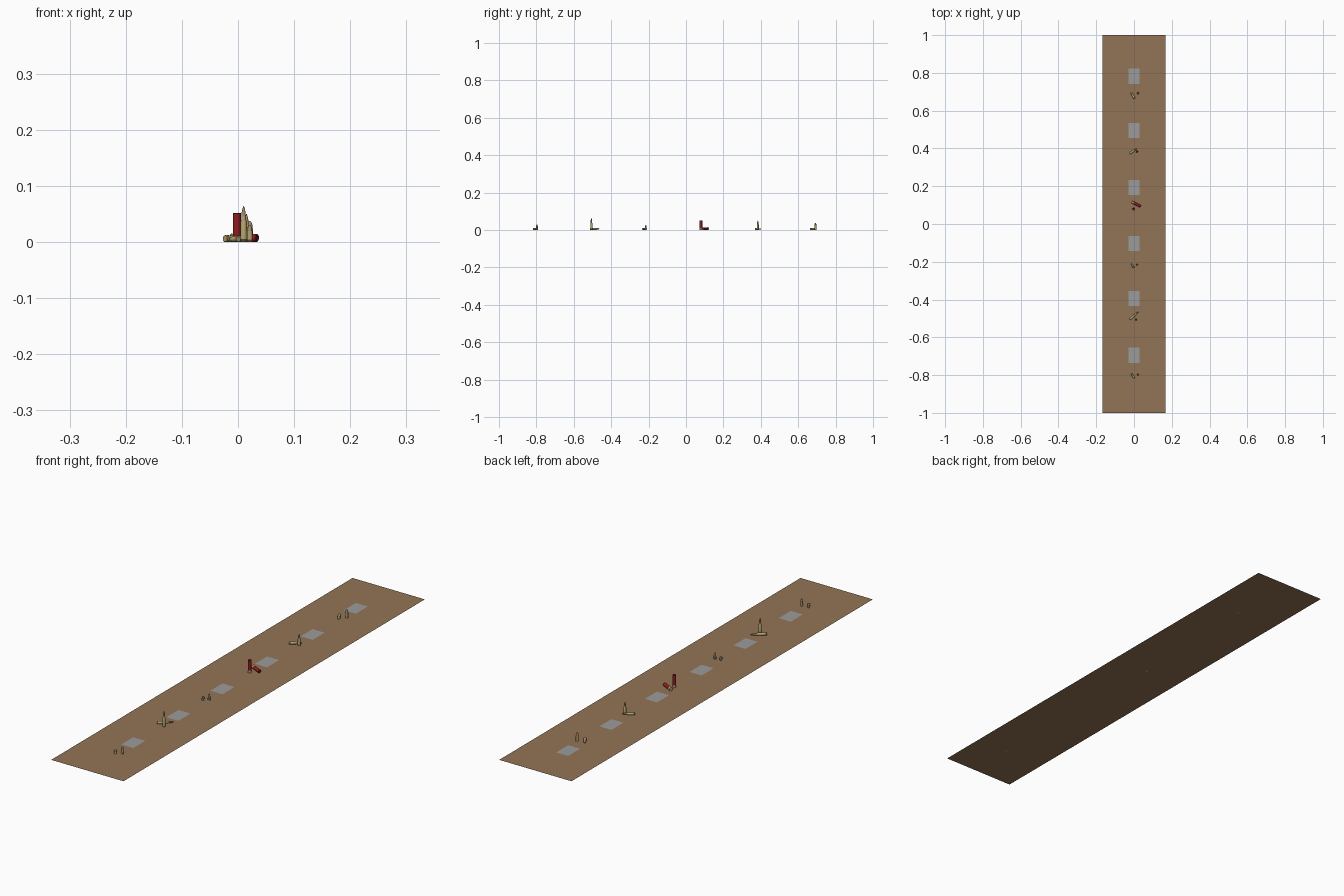
import bpy, math
from mathutils import Vector, Matrix

if "Cube" in bpy.data.objects:
    bpy.data.objects.remove(bpy.data.objects["Cube"])


def material(name, color):
    m = bpy.data.materials.new(name)
    m.diffuse_color = (*color, 1)
    m.use_nodes = True
    m.node_tree.nodes["Principled BSDF"].inputs["Base Color"].default_value = m.diffuse_color
    return m


WOOD = material("brown board", (0.29, 0.175, 0.093))
CARD = material("grey card", (0.33, 0.33, 0.33))
BRASS = material("brass", (0.46, 0.36, 0.16))
COPPER = material("dull copper", (0.36, 0.26, 0.13))
LEAD = material("grey lead", (0.22, 0.22, 0.21))
RED = material("red plastic", (0.28, 0.012, 0.014))


def plate(name, x0, x1, y0, y1, z, mat):
    me = bpy.data.meshes.new(name)
    me.from_pydata([(x0, y0, z), (x1, y0, z), (x1, y1, z), (x0, y1, z)], [], [(0, 1, 2, 3)])
    me.materials.append(mat)
    ob = bpy.data.objects.new(name, me)
    bpy.context.collection.objects.link(ob)


def lathe(name, profile, split, mats, matrix, n=20):
    """Turned part; faces whose centre is above 'split' take the second material."""
    verts, faces = [], []
    for r, z in profile:
        for i in range(n):
            a = 2 * math.pi * i / n
            verts.append((r * math.cos(a), r * math.sin(a), z))
    for k in range(len(profile) - 1):
        for i in range(n):
            j = (i + 1) % n
            faces.append((k * n + i, k * n + j, (k + 1) * n + j, (k + 1) * n + i))
    faces.append(tuple(reversed(range(n))))
    top = (len(profile) - 1) * n
    faces.append(tuple(range(top, top + n)))
    me = bpy.data.meshes.new(name)
    me.from_pydata(verts, [], faces)
    for m in mats:
        me.materials.append(m)
    for p in me.polygons:
        p.material_index = 1 if p.center.z > split else 0
    ob = bpy.data.objects.new(name, me)
    bpy.context.collection.objects.link(ob)
    ob.matrix_world = matrix
    bpy.ops.object.select_all(action='DESELECT')
    ob.select_set(True)
    bpy.context.view_layer.objects.active = ob
    bpy.ops.object.shade_smooth_by_angle(angle=math.radians(35))


def pistol(h, r):
    c = h * 0.64
    b = h - c
    return [(r * .9, 0), (r, .0004), (r, .0013), (r * .84, .0018), (r * .84, .0026),
            (r, .0034), (r * .97, c), (r * .88, c + .0001), (r * .86, c + b * .3),
            (r * .7, c + b * .62), (r * .45, c + b * .87), (r * .15, h)], c


def rifle(h, r):
    c = h * 0.73
    b = h - c
    return [(r * .92, 0), (r, .0005), (r, .0016), (r * .85, .0021), (r * .85, .003),
            (r, .004), (r * .95, h * .55), (r * .68, h * .62), (r * .68, c),
            (r * .62, c + .0001), (r * .58, c + b * .35), (r * .38, c + b * .7), (r * .06, h)], c


def shell(h, r):
    c = h * 0.2
    return [(r, 0), (r, .0015), (r * .94, .002), (r * .94, c), (r * .96, c + .0001),
            (r * .96, h - .001), (r * .85, h), (r * .6, h), (r * .5, h - .0015)], c


def pair(name, shape, mats, stand, base, tip):
    """One round standing up and one lying from base to tip."""
    profile, split = shape
    lathe(name + "_standing", profile, split, mats, Matrix.Translation((*stand, 0)))
    r = max(p[0] for p in profile)
    d = Vector((tip[0] - base[0], tip[1] - base[1], 0))
    rot = d.to_track_quat('Z', 'Y').to_matrix().to_4x4()
    lathe(name + "_lying", profile, split, mats, Matrix.Translation((*base, r)) @ rot)


# Board and its six cards
plate("board", -.168, .168, -1, 1, 0, WOOD)
for i, y in enumerate((-.695, -.395, -.103, .193, .495, .782)):
    plate("card_%d" % (i + 1), -.028, .028, y - .04, y + .04, .0006, CARD)

# Rounds, front to back
jacket = (BRASS, COPPER)
pair("small_pistol_round", pistol(.030, .005), jacket, (.021, -.797), (.001, -.816), (-.016, -.789))
pair("long_rifle_round", rifle(.064, .006), jacket, (.010, -.506), (-.023, -.505), (.020, -.467))
pair("grey_pistol_round", pistol(.027, .005), (LEAD, COPPER), (.016, -.215), (-.001, -.232), (-.015, -.208))
pair("shotgun_shell", shell(.052, .0074), (BRASS, RED), (-.002, .080), (-.012, .117), (.032, .095))
pair("short_rifle_round", rifle(.050, .0055), jacket, (.015, .384), (-.024, .372), (.018, .402))
pair("large_pistol_round", pistol(.0375, .0058), jacket, (.021, .692), (.003, .665), (-.016, .696))
